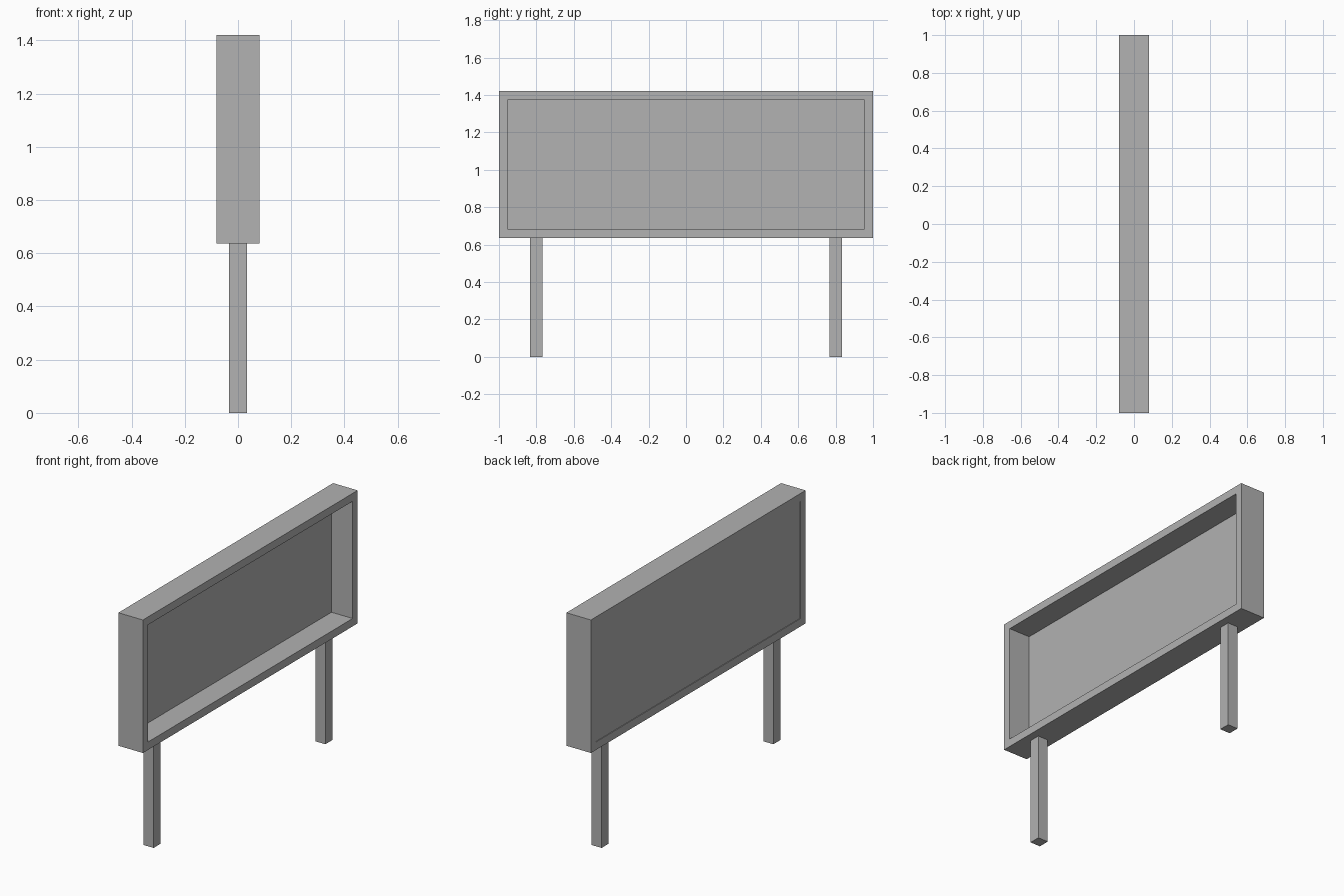
import bpy
import bmesh
from mathutils import Matrix, Vector

cube = bpy.data.objects.get("Cube")
if cube:
    bpy.data.objects.remove(cube, do_unlink=True)

# Single grey colour
GREY = (0.445, 0.445, 0.445, 1.0)
grey = bpy.data.materials.new("grey")
grey.use_nodes = True
grey.diffuse_color = GREY
grey.node_tree.nodes["Principled BSDF"].inputs["Base Color"].default_value = GREY

HALF_DEPTH = 0.08
BOTTOM, TOP = 0.636, 1.42
BORDER = 0.066
FRONT_RECESS, BACK_RECESS = 0.138, 0.004


def new_box(low, high):
    """Return a bmesh box spanning two corners."""
    low, high = Vector(low), Vector(high)
    bm = bmesh.new()
    place = Matrix.Translation((low + high) / 2) @ Matrix.Diagonal((high - low).to_4d())
    bmesh.ops.create_cube(bm, size=1, matrix=place)
    bm.normal_update()
    return bm


def finish(bm, name):
    mesh = bpy.data.meshes.new(name)
    bm.to_mesh(mesh)
    bm.free()
    mesh.materials.append(grey)
    obj = bpy.data.objects.new(name, mesh)
    bpy.context.collection.objects.link(obj)
    return obj


# Board: deep recess on the +x side, shallow one on the -x side
board = new_box((-HALF_DEPTH, -1, BOTTOM), (HALF_DEPTH, 1, TOP))
for side, depth in ((1, FRONT_RECESS), (-1, BACK_RECESS)):
    face = max(board.faces, key=lambda f: side * f.normal.x)
    bmesh.ops.inset_region(board, faces=[face], thickness=BORDER)
    panel = bmesh.ops.extrude_discrete_faces(board, faces=[face])["faces"][0]
    bmesh.ops.translate(board, verts=panel.verts, vec=(-side * depth, 0, 0))
finish(board, "board")

# Two square legs under the board
LEG = 0.033
for name, y in (("front_leg", -0.8), ("back_leg", 0.8)):
    finish(new_box((-LEG, y - LEG, 0), (LEG, y + LEG, BOTTOM)), name)
